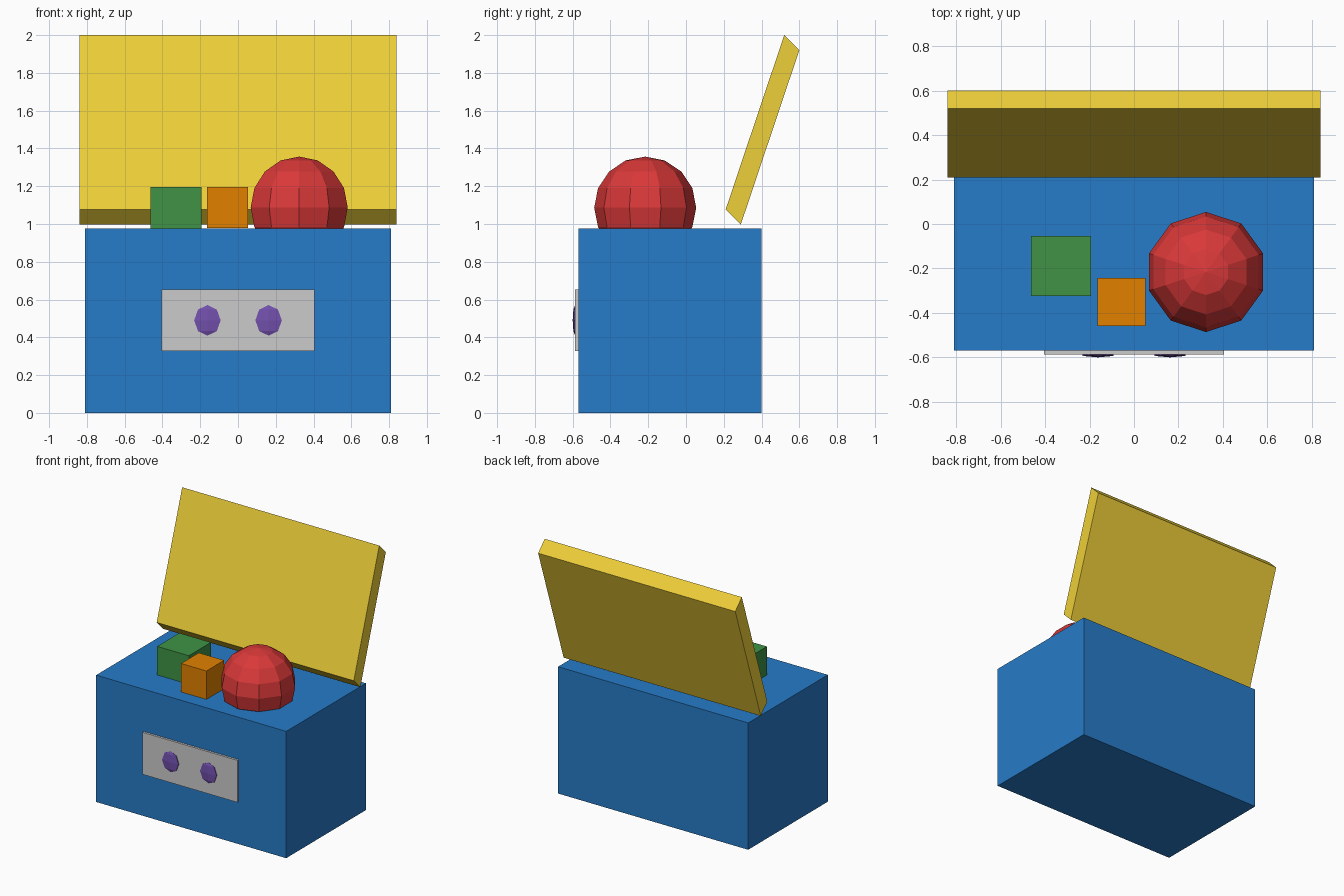
import bpy, bmesh
from math import sin, cos, pi

if "Cube" in bpy.data.objects:
    bpy.data.objects.remove(bpy.data.objects["Cube"])


def material(name, rgb):
    m = bpy.data.materials.new(name)
    m.diffuse_color = (*rgb, 1)
    m.use_nodes = True
    m.node_tree.nodes["Principled BSDF"].inputs["Base Color"].default_value = m.diffuse_color
    return m


BLUE = material("blue", (0.02, 0.20, 0.58))
YELLOW = material("yellow", (0.85, 0.62, 0.04))
RED = material("red", (0.70, 0.04, 0.04))
GREEN = material("green", (0.05, 0.29, 0.06))
ORANGE = material("orange", (0.75, 0.22, 0.0))
PURPLE = material("purple", (0.17, 0.08, 0.42))


def finish(name, bm, mat=None):
    bmesh.ops.recalc_face_normals(bm, faces=bm.faces)
    me = bpy.data.meshes.new(name)
    bm.to_mesh(me)
    bm.free()
    if mat:
        me.materials.append(mat)
    ob = bpy.data.objects.new(name, me)
    bpy.context.collection.objects.link(ob)
    return ob


def prism(name, profile, x0, x1, mat=None):
    """Extrude a (y, z) profile along x."""
    bm = bmesh.new()
    face = bm.faces.new([bm.verts.new((x0, y, z)) for y, z in profile])
    ext = bmesh.ops.extrude_face_region(bm, geom=[face])
    verts = [v for v in ext["geom"] if isinstance(v, bmesh.types.BMVert)]
    bmesh.ops.translate(bm, verts=verts, vec=(x1 - x0, 0, 0))
    return finish(name, bm, mat)


def box(name, x, y, z, mat=None):
    return prism(name, [(y[0], z[0]), (y[1], z[0]), (y[1], z[1]), (y[0], z[1])], *x, mat)


def faceted_ball(name, center, radii, segs, rings, mat):
    """Flat-shaded ball with vertical poles and a vertex column facing front."""
    bm = bmesh.new()
    top, bottom = bm.verts.new((0, 0, 1)), bm.verts.new((0, 0, -1))
    loops = []
    for r in range(1, rings):
        t = pi * r / rings
        loops.append([bm.verts.new((sin(t) * sin(2 * pi * s / segs),
                                    -sin(t) * cos(2 * pi * s / segs), cos(t)))
                      for s in range(segs)])
    for s in range(segs):
        n = (s + 1) % segs
        bm.faces.new((top, loops[0][s], loops[0][n]))
        bm.faces.new((bottom, loops[-1][n], loops[-1][s]))
        for a, b in zip(loops, loops[1:]):
            bm.faces.new((a[s], b[s], b[n], a[n]))
    bmesh.ops.scale(bm, verts=bm.verts, vec=radii)
    bmesh.ops.translate(bm, verts=bm.verts, vec=center)
    return finish(name, bm, mat)


# Chest body and open, tilted lid
box("chest_body", (-0.81, 0.81), (-0.57, 0.40), (0, 0.977), BLUE)
prism("lid", [(0.21, 1.077), (0.29, 0.997), (0.60, 1.92), (0.52, 2.0)], -0.84, 0.84, YELLOW)

# Toys resting in the chest
faceted_ball("toy_ball", (0.324, -0.216, 1.087), (0.27, 0.27, 0.27), 10, 8, RED)
box("green_block", (-0.463, -0.193), (-0.323, -0.053), (0.927, 1.197), GREEN)
box("orange_block", (-0.164, 0.052), (-0.459, -0.243), (0.978, 1.197), ORANGE)

# Front plate with two flattened knobs
box("front_plate", (-0.405, 0.405), (-0.587, -0.555), (0.328, 0.652))
for side, label in ((-1, "left"), (1, "right")):
    faceted_ball(label + "_knob", (side * 0.162, -0.587, 0.49),
                 (0.081, 0.013, 0.081), 6, 4, PURPLE)
